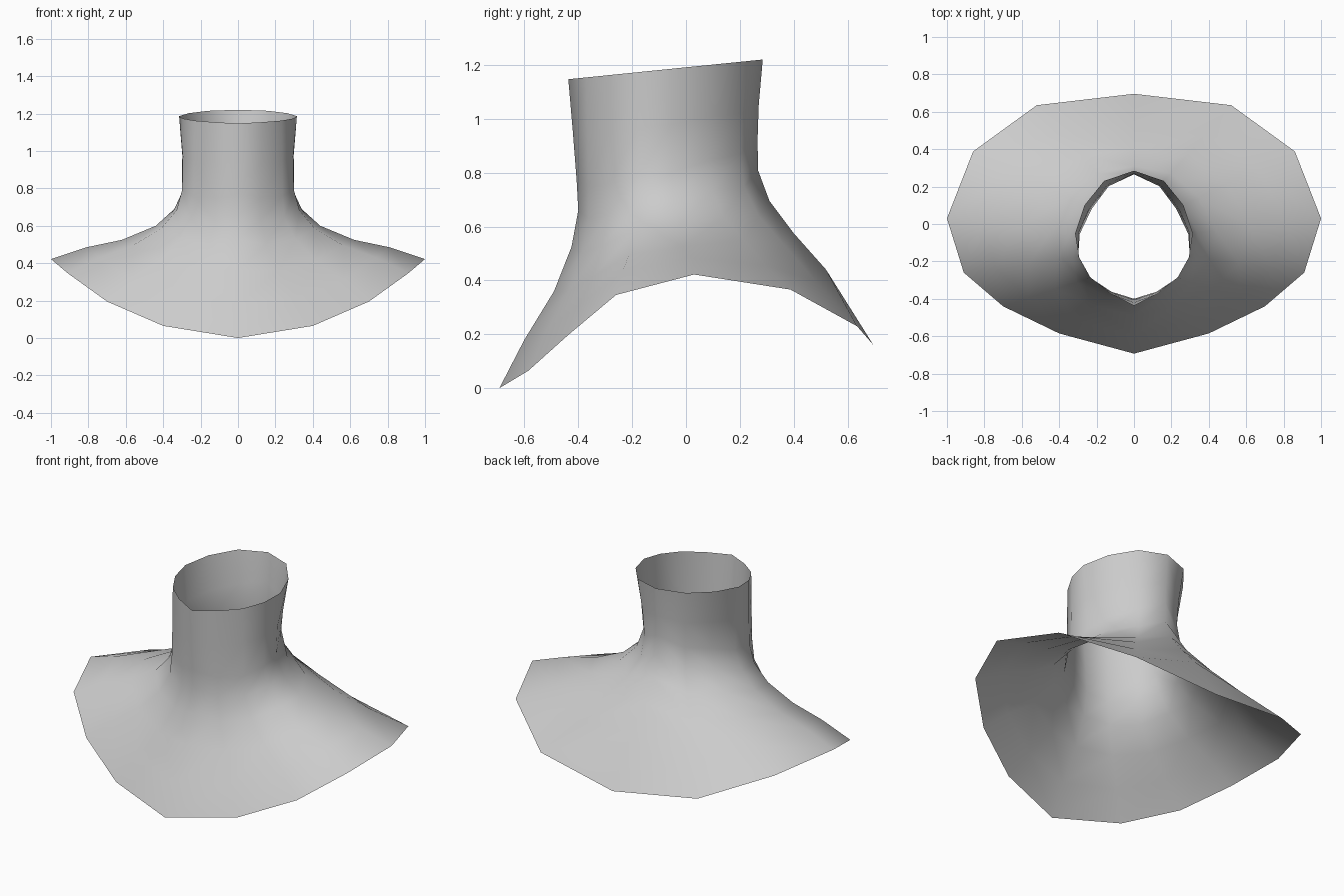
import bpy
from math import pi, sin

if "Cube" in bpy.data.objects:
    bpy.data.objects.remove(bpy.data.objects["Cube"])

# Half outlines, front centre -> side -> back centre
hem = [(0, -.693, 0), (.40, -.585, .065), (.70, -.44, .195), (.91, -.26, .346),
       (1.0, .03, .422), (.86, .388, .366), (.52, .635, .23), (0, .696, .16)]
collar = [(0, -.437), (.13, -.37), (.233, -.286), (.295, -.175),
          (.315, -.05), (.265, .10), (.16, .23), (0, .285)]

# Profiles from hem to collar as (distance from axis, height)
front = [(.693, 0), (.60, .18), (.49, .36), (.425, .525), (.40, .66), (.406, .77), (.42, .95), (.437, 1.147)]
side = [(1, .422), (.81, .485), (.62, .525), (.44, .60), (.34, .69), (.29, .80), (.298, .98), (.315, 1.187)]
back = [(.696, .16), (.52, .44), (.40, .575), (.31, .695), (.267, .81), (.266, .93), (.27, 1.05), (.285, 1.22)]

# Extra spread on the diagonals: fuller in front, slimmer neck behind
front_bulge = [0, .03, .07, .09, .09, .09, .05, 0]
back_bulge = [0, 0, 0, 0, -.02, -.03, -.02, 0]


def fractions(profile):
    """Profile as 0 (collar) to 1 (hem) fractions of spread and drop."""
    (r0, z0), (r1, z1) = profile[-1], profile[0]
    return [((r - r0) / (r1 - r0), (z - z0) / (z1 - z0)) for r, z in profile]


F, S, B = map(fractions, (front, side, back))

# Neck and shoulder shell, right half
verts, faces = [], []
n = len(hem)
for ring in range(len(front)):
    for c in range(n):
        a, b, t, bulge = (F, S, c / 4, front_bulge) if c <= 4 else (S, B, (c - 4) / 3, back_bulge)
        fr, fz = (a[ring][k] * (1 - t) + b[ring][k] * t for k in (0, 1))
        fr += bulge[ring] * sin(pi * t)
        if ring == 1 and c > 4:
            fz += .04 * sin(pi * t)
        hx, hy, hz = hem[c]
        cx, cy = collar[c]
        cz = 1.147 + (cy + .437) * .1014
        verts.append((cx + fr * (hx - cx), cy + fr * (hy - cy), cz + fz * (hz - cz)))
for ring in range(len(front) - 1):
    for c in range(n - 1):
        i = ring * n + c
        faces.append((i, i + 1, i + n + 1, i + n))

mesh = bpy.data.meshes.new("neck_and_shoulders")
mesh.from_pydata(verts, [], faces)
mesh.shade_smooth()
shell = bpy.data.objects.new("neck_and_shoulders", mesh)
bpy.context.collection.objects.link(shell)

# Mirror to the left half
mirror = shell.modifiers.new("mirror", 'MIRROR')
mirror.use_clip = True
mirror.merge_threshold = .001
